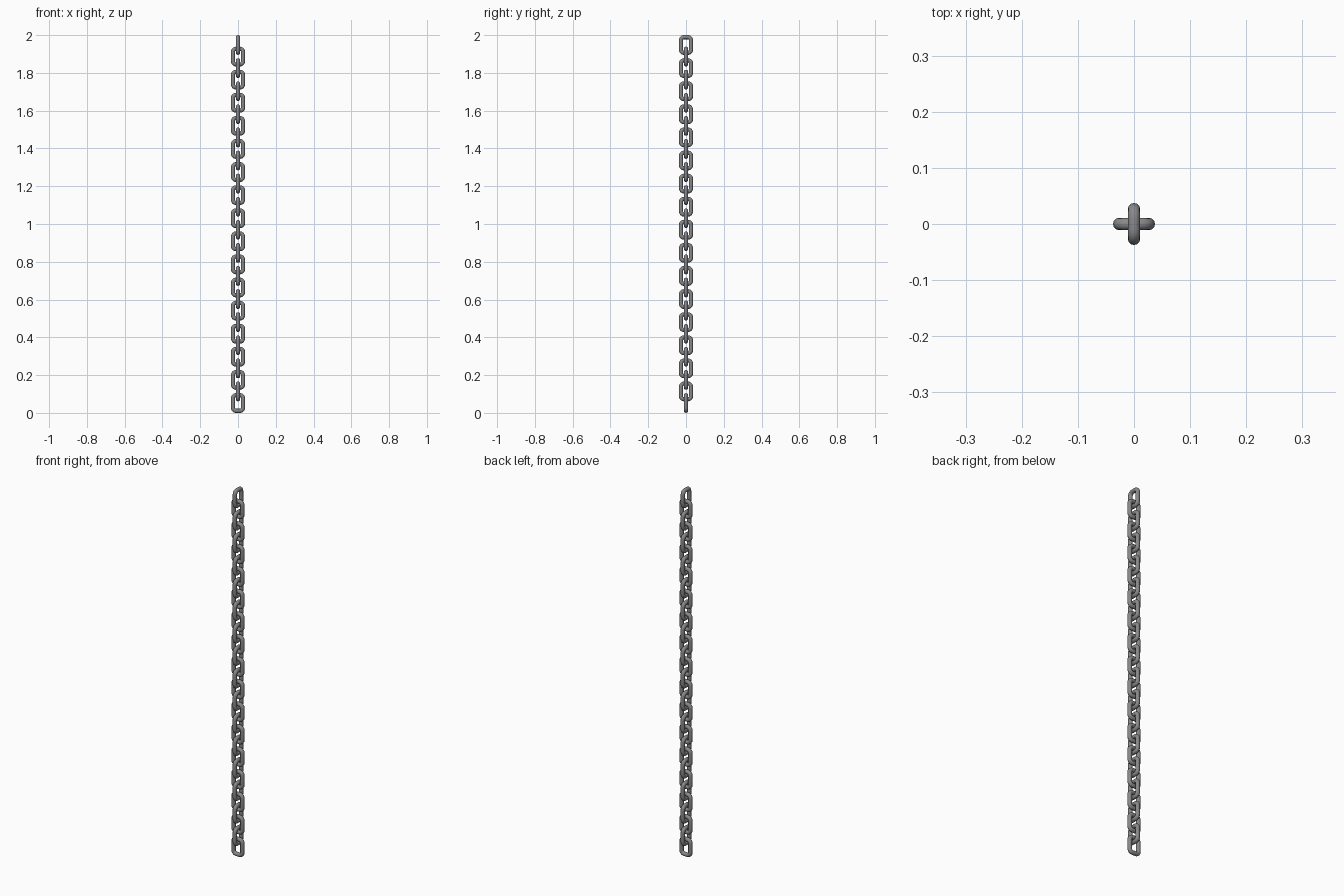
import bpy, math
from mathutils import Vector

if "Cube" in bpy.data.objects:
    bpy.data.objects.remove(bpy.data.objects["Cube"])

LINKS = 32
LENGTH, WIDTH, WIRE = 0.105, 0.075, 0.011   # outer length, outer width, wire radius
PITCH = (2.0 - LENGTH) / (LINKS - 1)
CORNER, STEPS, SIDES = 0.016, 5, 12

steel = bpy.data.materials.new("grey steel")
steel.diffuse_color = (0.25, 0.25, 0.25, 1)
steel.use_nodes = True
steel.node_tree.nodes["Principled BSDF"].inputs["Base Color"].default_value = steel.diffuse_color


def link_mesh():
    # rounded rectangle path in the xz plane with a round wire swept along it
    hw, hl = WIDTH / 2 - WIRE - CORNER, LENGTH / 2 - WIRE - CORNER
    rings = []
    for q, (sx, sz) in enumerate([(1, 1), (-1, 1), (-1, -1), (1, -1)]):
        for i in range(STEPS + 1):
            a = (q + i / STEPS) * math.pi / 2
            out = Vector((math.cos(a), 0, math.sin(a)))
            rings.append((Vector((sx * hw, 0, sz * hl)) + out * CORNER, out))
    verts, faces = [], []
    for c, out in rings:
        for k in range(SIDES):
            t = 2 * math.pi * k / SIDES
            verts.append(c + WIRE * (out * math.cos(t) + Vector((0, math.sin(t), 0))))
    n = len(rings)
    for i in range(n):
        for k in range(SIDES):
            j, m = (i + 1) % n, (k + 1) % SIDES
            faces.append((i * SIDES + k, i * SIDES + m, j * SIDES + m, j * SIDES + k))
    me = bpy.data.meshes.new("chain_link")
    me.from_pydata([tuple(v) for v in verts], [], faces)
    me.materials.append(steel)
    me.polygons.foreach_set("use_smooth", [True] * len(faces))
    # make the faces point outward
    import bmesh
    bm = bmesh.new()
    bm.from_mesh(me)
    bmesh.ops.recalc_face_normals(bm, faces=bm.faces)
    bm.to_mesh(me)
    bm.free()
    return me


# hanging chain: every second link is turned a quarter
mesh = link_mesh()
for i in range(LINKS):
    ob = bpy.data.objects.new(f"chain_link_{i + 1:02d}", mesh)
    ob.location = (0, 0, LENGTH / 2 + i * PITCH)
    ob.rotation_euler = (0, 0, math.pi / 2 if i % 2 else 0)
    bpy.context.collection.objects.link(ob)
